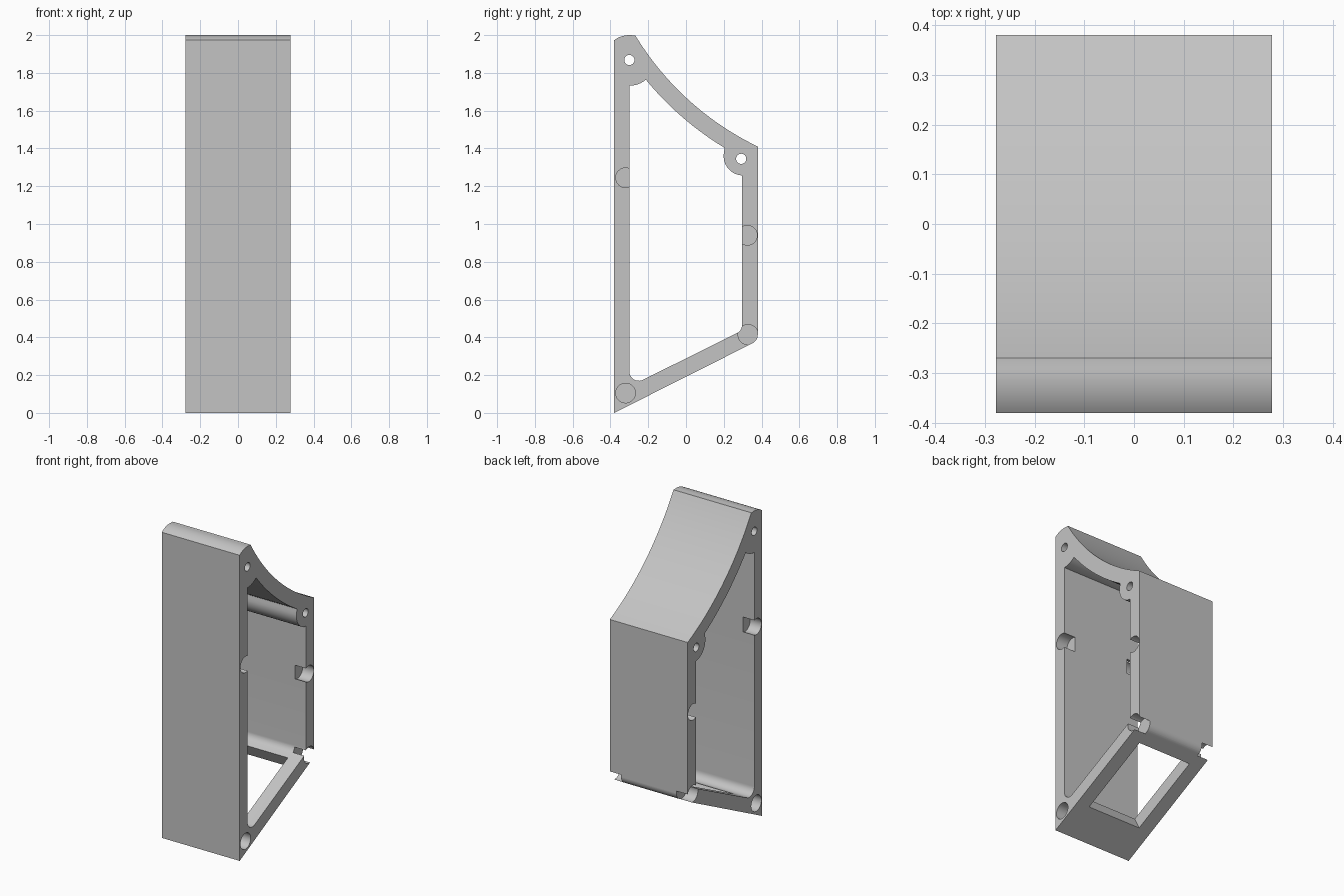
import bpy
import bmesh
from math import sin, cos, atan, atan2, degrees, radians, hypot
from mathutils import Vector

if "Cube" in bpy.data.objects:
    bpy.data.objects.remove(bpy.data.objects["Cube"], do_unlink=True)

HALF = 0.278                 # half width of the frame
SLOPE = 0.507                # rise of the sloping floor
TILT = degrees(atan(SLOPE))
NOTCH_DEPTH = 0.08

grey = bpy.data.materials.new("plain grey")
grey.use_nodes = True
grey.diffuse_color = (0.55, 0.55, 0.55, 1)
grey.node_tree.nodes["Principled BSDF"].inputs["Base Color"].default_value = (0.55, 0.55, 0.55, 1)


def arc(cy, cz, r, a0, a1, n=10):
    """Points of a circular arc in the side plane, angles in degrees."""
    angles = [radians(a0 + (a1 - a0) * i / n) for i in range(n + 1)]
    return [(cy + r * cos(a), cz + r * sin(a)) for a in angles]


def arc_between(centre, r, start, end, n=10):
    """Short arc around a centre, aimed from one point to another."""
    a0, a1 = (degrees(atan2(p[1] - centre[1], p[0] - centre[0])) for p in (start, end))
    turn = (a1 - a0 + 180) % 360 - 180
    return arc(*centre, r, a0, a0 + turn, n)


def disc(cy, cz, r, n=32):
    return arc(cy, cz, r, 0, 360, n)[:-1]


def prism(name, loops, x0, x1):
    """Closed prism across the width; loops after the first are holes."""
    bm = bmesh.new()
    rims = ([], [])
    for points in loops:
        near, far = ([bm.verts.new((x, y, z)) for y, z in points] for x in (x0, x1))
        for i in range(len(points)):
            a, b, c, d = near[i - 1], near[i], far[i], far[i - 1]
            bm.faces.new((a, b, c, d))
            rims[0].append(bm.edges.get((a, b)))
            rims[1].append(bm.edges.get((c, d)))
    for rim in rims:
        bmesh.ops.triangle_fill(bm, edges=rim, use_beauty=True, normal=(1, 0, 0))
    bmesh.ops.recalc_face_normals(bm, faces=bm.faces[:])
    mesh = bpy.data.meshes.new(name)
    bm.to_mesh(mesh)
    bm.free()
    mesh.materials.append(grey)
    obj = bpy.data.objects.new(name, mesh)
    bpy.context.scene.collection.objects.link(obj)
    return obj


def cut(target, cutter):
    """Subtract a cutter from the target, then remove the cutter."""
    cutter.hide_render = True
    mod = target.modifiers.new("cut", "BOOLEAN")
    mod.operation = "DIFFERENCE"
    mod.solver = "EXACT"
    mod.object = cutter
    bpy.context.view_layer.update()
    evaluated = target.evaluated_get(bpy.context.evaluated_depsgraph_get())
    result = bpy.data.meshes.new_from_object(evaluated)
    target.modifiers.remove(mod)
    if len(result.polygons):
        target.data = result
    bpy.data.objects.remove(cutter, do_unlink=True)


# Shared centres
upper_boss = (-0.30, 1.868)
lower_boss = (0.302, 1.36)
corner = (0.329, 0.414)
sweep = (1.05, 2.80)
sweep_r = hypot(0.38 - sweep[0], 1.41 - sweep[1])

# Outer profile: sloping floor, rounded corner, concave top, rounded peak
outer = [(-0.38, 0)]
outer += arc(*corner, 0.051, TILT - 90, 0, 8)
outer += arc_between(sweep, sweep_r, (0.38, 1.41), (-0.268, 2.0), 28)
outer += arc(*upper_boss, 0.132, 82, 127.3, 10)

# Inner opening with filleted floor corners and screw bosses
inner = arc(-0.25, 0.22, 0.05, 180, 270 + TILT, 10)
inner += arc(0.247, 0.467, 0.05, TILT - 90, 0, 10)
inner += arc_between(lower_boss, 0.103, (0.297, 1.257), (0.203, 1.40), 12)[:-1]
inner += arc_between(sweep, sweep_r + 0.09, (0.203, 1.40), (-0.213, 1.765), 24)[:-1]
inner += arc_between(upper_boss, 0.136, (-0.213, 1.765), (-0.30, 1.732), 10)

# Frame with the opening and the two screw holes right through
screws = [disc(*upper_boss, 0.027, 24), disc(0.292, 1.345, 0.027, 24)]
frame = prism("side_frame", [outer, inner] + screws, -HALF, HALF)

# Blind round notches in both open sides
for cy, cz, r in ((-0.32, 1.245, 0.052), (0.325, 0.94, 0.052),
                  (*corner, 0.0535), (-0.32, 0.105, 0.052)):
    for side in (-1, 1):
        ends = sorted((side * (HALF - NOTCH_DEPTH), side * 0.4))
        cut(frame, prism("notch_cutter", [disc(cy, cz, r)], *ends))

# Rectangular window square to the sloping floor
along = Vector((cos(radians(TILT)), sin(radians(TILT))))
up = Vector((-along.y, along.x))
start, end = (Vector((y, SLOPE * (y + 0.38))) for y in (-0.18, 0.275))
window = [start - up * 0.05, end - up * 0.05, end + up * 0.13, start + up * 0.13]
cut(frame, prism("window_cutter", [window], -0.19, 0.19))

# Smooth the curved surfaces, keep the edges sharp
bpy.ops.object.select_all(action="DESELECT")
frame.select_set(True)
bpy.context.view_layer.objects.active = frame
bpy.ops.object.shade_smooth_by_angle(angle=radians(25))
